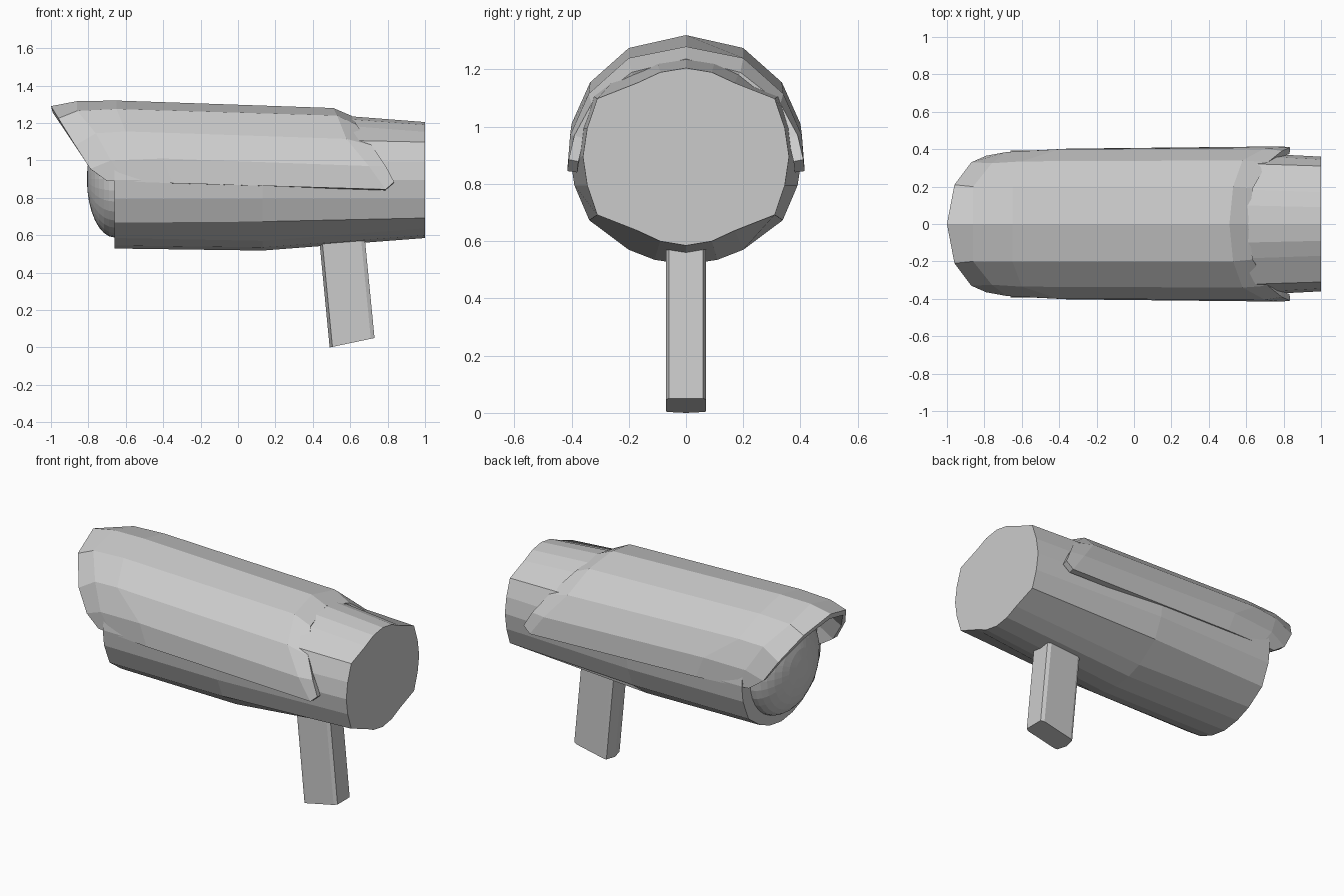
import bpy, bmesh, math
from mathutils import Matrix

if "Cube" in bpy.data.objects:
    bpy.data.objects.remove(bpy.data.objects["Cube"])


def finish(bm, name, recalc=True):
    if recalc:
        bmesh.ops.recalc_face_normals(bm, faces=bm.faces[:])
    me = bpy.data.meshes.new(name)
    bm.to_mesh(me)
    bm.free()
    ob = bpy.data.objects.new(name, me)
    bpy.context.collection.objects.link(ob)
    return ob


def loft(name, rings):
    """Closed rings joined by quads, capped at both ends."""
    bm = bmesh.new()
    vs = [[bm.verts.new(p) for p in r] for r in rings]
    n = len(rings[0])
    for a, b in zip(vs, vs[1:]):
        for i in range(n):
            j = (i + 1) % n
            bm.faces.new((a[i], a[j], b[j], b[i]))
    bm.faces.new(vs[0])
    bm.faces.new(vs[-1])
    return finish(bm, name)


AXIS = 0.895


def body_ring(x, quarter):
    """Mirror a quarter section (bottom centre to side) into a full ring."""
    half = quarter + [(y, -z) for y, z in reversed(quarter[:-1])]
    full = half + [(-y, z) for y, z in reversed(half[1:-1])]
    return [(x, y, AXIS + z) for y, z in full]


# Housing: round at the front, tapering to a notched back
front = [(0, -.366), (.11, -.35), (.21, -.31), (.325, -.228), (.38, -.1), (.392, 0)]
middle = [(0, -.377), (.11, -.36), (.2, -.325), (.338, -.222), (.39, -.1), (.405, 0)]
back = [(0, -.31), (.09, -.295), (.17, -.258), (.31, -.203), (.345, -.1), (.36, 0)]
loft("housing", [body_ring(-.66, front), body_ring(.13, middle), body_ring(1, back)])

# Domed lens
bm = bmesh.new()
bmesh.ops.create_uvsphere(
    bm, u_segments=32, v_segments=16, radius=1,
    matrix=Matrix.Translation((-.66, 0, .9)) @ Matrix.Diagonal((.148, .312, .312, 1))
    @ Matrix.Rotation(math.pi / 2, 4, 'Y'))
finish(bm, "lens")

# Sun hood: ridge lines from the crown down to the lower edge, front to back
ridges = [
    [(-1, 0, 1.29), (-.86, 0, 1.317), (-.65, 0, 1.32), (.51, 0, 1.28), (.61, 0, 1.237)],
    [(-.96, .21, 1.225), (-.86, .2, 1.265), (-.65, .2, 1.275), (.53, .2, 1.24), (.635, .19, 1.19)],
    [(-.87, .33, 1.08), (-.76, .325, 1.145), (-.6, .335, 1.155), (.58, .34, 1.115), (.715, .33, 1.08)],
    [(-.79, .365, .955), (-.68, .385, 1.0), (-.4, .4, 1.01), (.7, .405, .97), (.79, .39, .97)],
    [(-.7, .38, .89), (-.6, .39, .887), (-.35, .403, .878), (.79, .415, .845), (.835, .41, .885)],
]
mirrored = [[(x, -y, z) for x, y, z in r] for r in reversed(ridges[1:])]
bm = bmesh.new()
grid = [[bm.verts.new(p) for p in r] for r in mirrored + ridges]
for a, b in zip(grid, grid[1:]):
    for i in range(len(a) - 1):
        bm.faces.new((a[i], a[i + 1], b[i + 1], b[i]))
bm.normal_update()
if sum(f.normal.z for f in bm.faces) < 0:
    bmesh.ops.reverse_faces(bm, faces=bm.faces[:])
hood = finish(bm, "hood", recalc=False)
shell = hood.modifiers.new("thickness", 'SOLIDIFY')
shell.thickness = .035
shell.offset = -1

# Mounting post, leaning, with a shallow ridge on its front side
plan = [(0, 0), (.015, .065), (.03, .07), (.22, .07), (.24, .06),
        (.24, -.06), (.22, -.07), (.03, -.07), (.015, -.065)]


def post_ring(x, z, slope):
    return [(x + u, y, z + slope * u) for u, y in plan]


loft("post", [post_ring(.49, 0, .21), post_ring(.436, .56, .18)])
